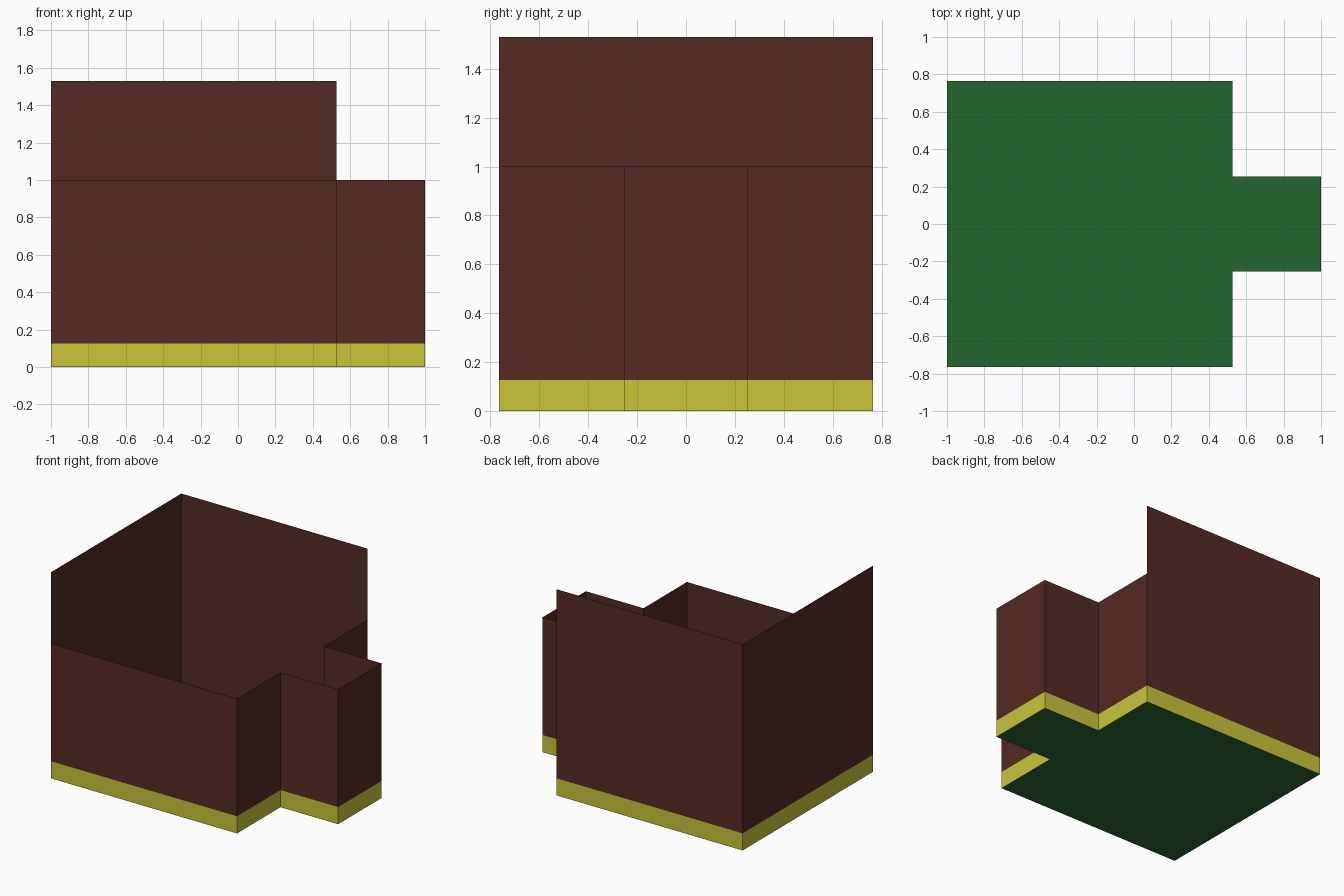
import bpy

if "Cube" in bpy.data.objects:
    bpy.data.objects.remove(bpy.data.objects["Cube"])

# Plan dimensions and heights
L, X, R = -1.0, 0.527, 1.0
W, B = 0.764, 0.254
SKIRT, LOW, HIGH = 0.127, 1.0, 1.53

# Floor outline, counter-clockwise from the front left corner
OUTLINE = [(L, -W), (X, -W), (X, -B), (R, -B), (R, B), (X, B), (X, W), (L, W)]


def material(name, rgb):
    m = bpy.data.materials.new(name)
    m.diffuse_color = (*rgb, 1)
    m.use_nodes = True
    m.node_tree.nodes["Principled BSDF"].inputs["Base Color"].default_value = m.diffuse_color
    return m


def sheet(name, verts, faces, mat):
    mesh = bpy.data.meshes.new(name)
    mesh.from_pydata(verts, [], faces)
    mesh.materials.append(mat)
    obj = bpy.data.objects.new(name, mesh)
    bpy.context.collection.objects.link(obj)
    return obj


def strip(name, path, z0, z1, mat, closed=False):
    """Upright sheet following a plan path, facing outwards."""
    n = len(path)
    verts = [(x, y, z) for z in (z0, z1) for x, y in path]
    faces = []
    for i in range(n if closed else n - 1):
        j = (i + 1) % n
        faces.append((i, j, n + j, n + i))
    return sheet(name, verts, faces, mat)


brown = material("wall_brown", (0.089, 0.023, 0.016))
yellow = material("skirting_yellow", (0.58, 0.56, 0.04))
green = material("floor_green", (0.018, 0.133, 0.028))

# Floor with the alcove on the right
sheet("floor", [(x, y, 0) for x, y in OUTLINE], [tuple(range(len(OUTLINE)))], green)

# Skirting band all the way round
strip("skirting", OUTLINE, 0, SKIRT, yellow, closed=True)

# Low front and right walls, including the alcove
strip("low_walls", OUTLINE[:7], SKIRT, LOW, brown)

# Tall back and left walls
strip("tall_walls", OUTLINE[6:] + OUTLINE[:1], SKIRT, HIGH, brown)
